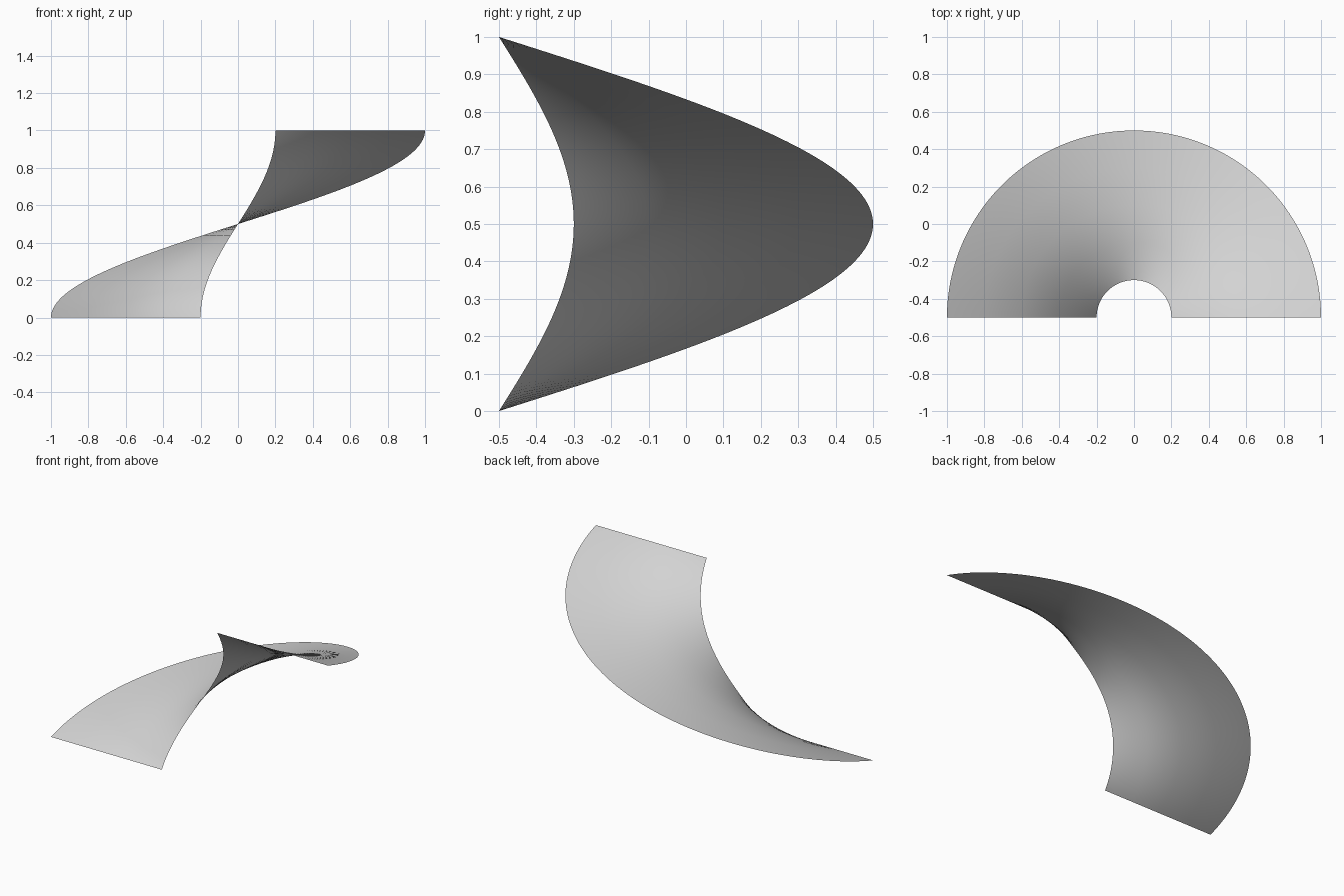
import bpy
import bmesh
from math import pi, sin, cos

cube = bpy.data.objects.get("Cube")
if cube:
    bpy.data.objects.remove(cube, do_unlink=True)

INNER, OUTER = 0.2, 1.0      # radii of the ramp
HEIGHT = 1.0                 # rise over the half turn
CENTRE_Y = -0.5              # axis of the helix
STEPS, RINGS = 100, 4        # divisions along and across

grey = bpy.data.materials.new("light_grey")
grey.use_nodes = True
colour = (0.65, 0.65, 0.65, 1.0)
grey.diffuse_color = colour
grey.node_tree.nodes["Principled BSDF"].inputs["Base Color"].default_value = colour


def ramp_row(bm, t):
    """One straight radial row of the ramp, at fraction t of the half turn."""
    angle = pi * t
    row = []
    for i in range(RINGS + 1):
        r = INNER + (OUTER - INNER) * i / RINGS
        row.append(bm.verts.new((-r * cos(angle), CENTRE_Y + r * sin(angle), HEIGHT * t)))
    return row


# Helical ramp: an open sheet swept half a turn while rising
bm = bmesh.new()
rows = [ramp_row(bm, s / STEPS) for s in range(STEPS + 1)]
for low, high in zip(rows, rows[1:]):
    for i in range(RINGS):
        face = bm.faces.new((low[i], high[i], high[i + 1], low[i + 1]))
        face.normal_update()
        if face.normal.z < 0:
            face.normal_flip()
        face.smooth = True

mesh = bpy.data.meshes.new("helical_ramp")
bm.to_mesh(mesh)
bm.free()
mesh.materials.append(grey)
ramp = bpy.data.objects.new("helical_ramp", mesh)
bpy.context.collection.objects.link(ramp)
